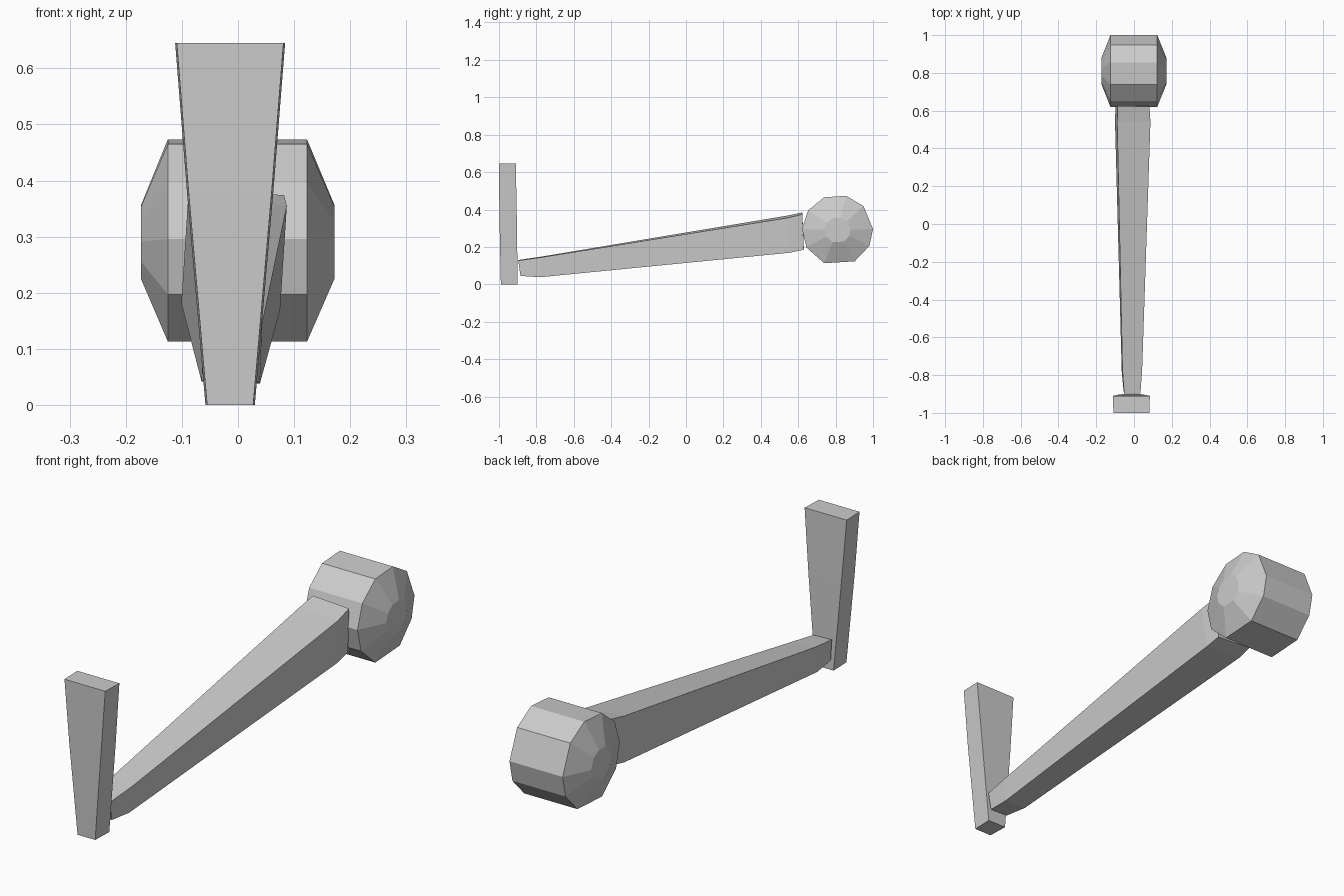
import bpy
from math import cos, sin, radians

if "Cube" in bpy.data.objects:
    bpy.data.objects.remove(bpy.data.objects["Cube"])


def loft(name, rings):
    """Join equal-sized rings of points into a closed, flat-shaded solid."""
    n = len(rings[0])
    verts = [p for ring in rings for p in ring]
    faces = [tuple(range(n))[::-1],
             tuple(range((len(rings) - 1) * n, len(rings) * n))]
    for r in range(len(rings) - 1):
        for i in range(n):
            j = (i + 1) % n
            faces.append((r * n + i, r * n + j, (r + 1) * n + j, (r + 1) * n + i))
    mesh = bpy.data.meshes.new(name)
    mesh.from_pydata(verts, [], faces)
    obj = bpy.data.objects.new(name, mesh)
    bpy.context.collection.objects.link(obj)
    return obj


# Upright pedal: tapered bar, slightly narrower at the front
def pedal_ring(z, half, y0, y1):
    c = -0.014
    return [(c - half + 0.003, y0, z), (c + half - 0.003, y0, z),
            (c + half, y1, z), (c - half, y1, z)]


loft("pedal", [pedal_ring(0.0, 0.044, -0.99, -0.90),
               pedal_ring(0.38, 0.077, -0.998, -0.905),
               pedal_ring(0.645, 0.098, -1.0, -0.91)])


# Arm: slightly rolled rectangular section growing towards the drum
def arm_ring(y_low, y_top, x0, x1, z0, z1, roll):
    return [(x0, y_low, z0 + roll), (x0 + roll, y_top, z1),
            (x1, y_top, z1 - roll), (x1 - roll, y_low, z0)]


loft("arm", [arm_ring(-0.885, -0.897, -0.055, 0.034, 0.045, 0.13, 0.003),
             arm_ring(-0.78, -0.775, -0.065, 0.043, 0.038, 0.148, 0.004),
             arm_ring(0.556, 0.54, -0.101, 0.087, 0.169, 0.367, 0.012),
             arm_ring(0.63, 0.622, -0.096, 0.082, 0.185, 0.384, 0.01)])

# Ten-sided drum across the arm, with shallow tapered ends
ANGLES = (2, 43, 76, 112, 146, 178, 209, 248, 299, 334)


def drum_ring(x, r):
    return [(x, 0.81 + r * cos(radians(a)), 0.289 + r * sin(radians(a)))
            for a in ANGLES]


loft("drum", [drum_ring(-0.173, 0.069), drum_ring(-0.125, 0.19),
              drum_ring(0.123, 0.19), drum_ring(0.172, 0.069)])
# Consistent outward normals on the arm
bpy.data.objects["arm"].data.flip_normals()
